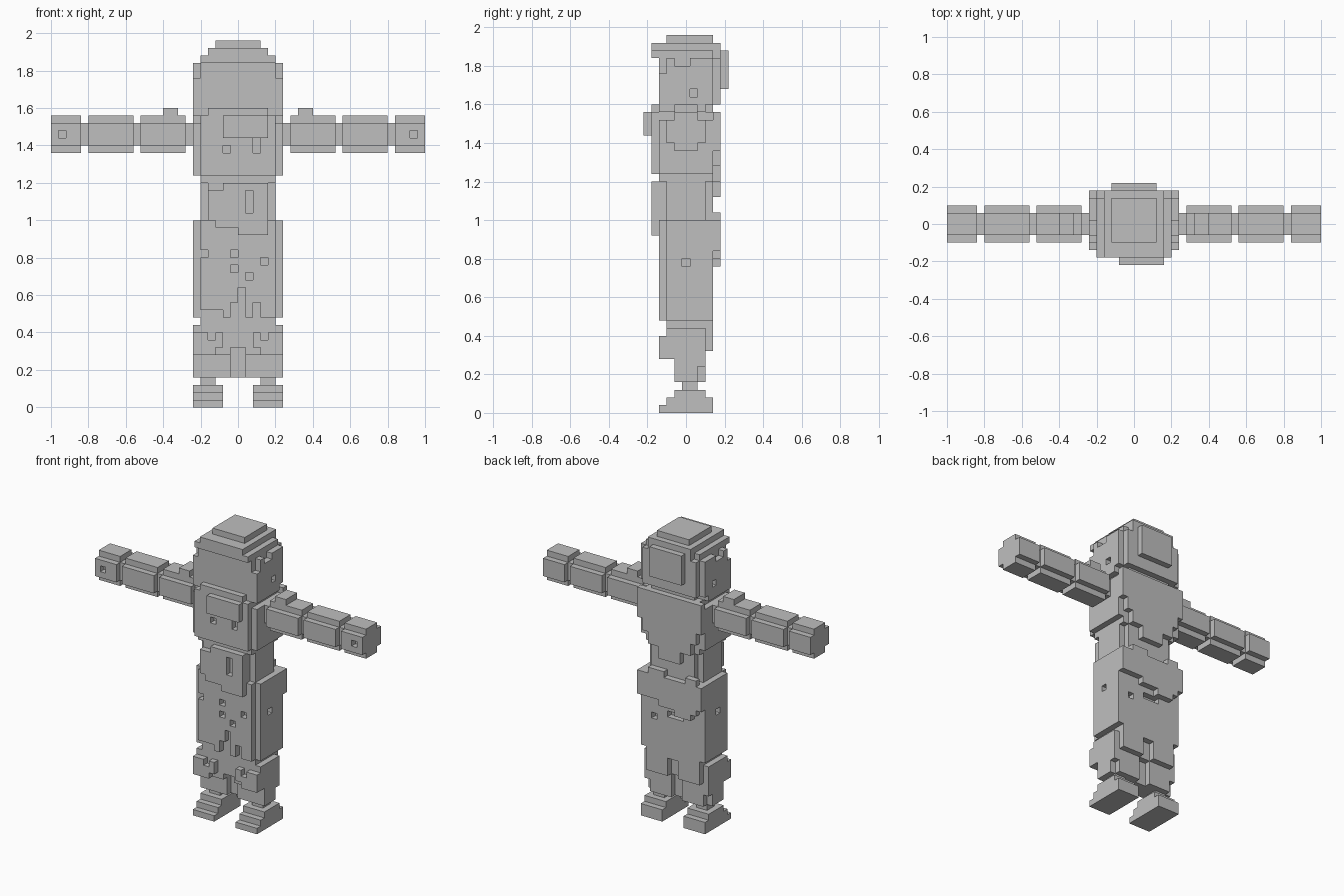
import bpy, bmesh

V = 0.04  # cube size
grey = bpy.data.materials.new("plain_grey")
grey.diffuse_color = (0.52, 0.52, 0.52, 1)


def cells(b):
    """Grid cells inside a box (x0, x1, y0, y1, z0, z1); y is offset by half a cell."""
    x0, x1, z0, z1 = (round(v / V) for v in (b[0], b[1], b[4], b[5]))
    y0, y1 = (round((v - 0.02) / V) for v in (b[2], b[3]))
    return {(x, y, z) for x in range(x0, x1) for y in range(y0, y1) for z in range(z0, z1)}


def mirror(b):
    return (-b[1], -b[0]) + tuple(b[2:])


def both(*boxes):
    return [c for b in boxes for c in (b, mirror(b))]


def part(name, add, cut=()):
    """Join boxes into one stepped shell, keeping only the outer cube faces."""
    solid = set().union(*map(cells, add))
    for b in cut:
        solid -= cells(b)
    bm = bmesh.new()
    verts = {}

    def vert(p):
        if p not in verts:
            verts[p] = bm.verts.new((p[0] * V, p[1] * V + 0.02, p[2] * V))
        return verts[p]

    for c in solid:
        for axis in range(3):
            for side in (0, 1):
                n = list(c)
                n[axis] += 2 * side - 1
                if tuple(n) in solid:
                    continue
                u, w = (axis + 1) % 3, (axis + 2) % 3
                loop = []
                for du, dw in ((0, 0), (1, 0), (1, 1), (0, 1)):
                    p = list(c)
                    p[axis] += side
                    p[u] += du
                    p[w] += dw
                    loop.append(vert(tuple(p)))
                bm.faces.new(loop if side else loop[::-1])
    # merge flat areas into large faces
    bmesh.ops.dissolve_limit(bm, angle_limit=0.01, verts=bm.verts[:], edges=bm.edges[:])
    me = bpy.data.meshes.new(name)
    bm.to_mesh(me)
    bm.free()
    me.materials.append(grey)
    ob = bpy.data.objects.new(name, me)
    bpy.context.collection.objects.link(ob)


# Head: face block, stepped crown, brow and rear panel
part("head", [
    (-.20, .20, -.14, .18, 1.60, 1.84),
    (-.24, .24, -.14, .14, 1.60, 1.84),
    (-.20, .20, -.14, .14, 1.84, 1.88),
    (-.16, .16, -.14, .18, 1.84, 1.92),
    (-.20, .20, -.18, -.14, 1.84, 1.88),
    (-.16, .16, -.18, -.14, 1.88, 1.92),
    (-.12, .12, -.10, .14, 1.92, 1.96),
    (-.12, .12, .18, .22, 1.68, 1.88),
    (-.24, .24, -.14, .10, 1.56, 1.60),
], both((.20, .24, .02, .06, 1.64, 1.68), (.20, .24, -.14, -.10, 1.76, 1.84),
        (.20, .24, -.06, .02, 1.80, 1.84)))

# Chest, side panels, collar and tapering back plate
part("chest", [
    (-.20, .20, -.14, .14, 1.00, 1.56),
    (-.20, .20, -.18, -.14, 1.24, 1.56),
    (-.16, .16, -.18, .14, 1.56, 1.60),
    (-.08, .16, -.22, -.18, 1.44, 1.56),
    (-.24, .24, -.14, .14, 1.24, 1.52),
    (-.24, .24, .14, .18, 1.36, 1.56),
    (-.20, .20, .14, .18, 1.28, 1.36),
    (-.16, .16, .14, .18, 1.20, 1.28),
    (-.08, .08, .14, .18, 1.12, 1.20),
], [(-.08, -.04, -.18, -.14, 1.36, 1.40), (.08, .12, -.18, -.14, 1.36, 1.44)]
    + both((.16, .20, -.14, -.10, 1.00, 1.20), (.16, .20, .10, .14, 1.00, 1.20)))

# Belt flap on the front of the waist
part("waist_flap", [
    (-.16, .16, -.18, -.14, 1.00, 1.20),
    (-.12, .16, -.18, -.14, .96, 1.00),
    (0, .16, -.18, -.14, .92, .96),
], [(.04, .08, -.18, -.14, 1.04, 1.16), (-.16, -.08, -.18, -.14, 1.16, 1.20)])

# Hips and thighs with small chips and a ragged rear panel
part("hips", [
    (-.20, .20, -.14, .14, .48, 1.00),
    (-.24, .24, -.10, .14, .48, 1.00),
    (-.24, .24, .14, .18, .84, 1.00),
    (-.20, -.12, .14, .18, 1.00, 1.04),
    (.04, .16, .14, .18, 1.00, 1.04),
    (-.20, .08, .14, .18, .80, .84),
    (-.16, -.04, .14, .18, .76, .80),
    (-.20, .20, -.10, .14, .44, .48),
], [
    (-.04, 0, -.14, -.10, .80, .84), (-.04, 0, -.14, -.10, .72, .76),
    (.04, .08, -.14, -.10, .68, .72), (.12, .16, -.14, -.10, .76, .80),
    (-.20, -.16, -.14, -.10, .80, .84), (.08, .12, -.14, -.10, .48, .56),
    (-.04, .04, -.14, -.10, .48, .56), (0, .04, -.14, -.10, .56, .64),
    (-.20, -.08, -.14, -.10, .48, .52), (.12, .16, .10, .14, .68, .72),
    (-.08, .04, .10, .14, .72, .76),
] + both((.20, .24, -.02, .02, .76, .80)))

# Lower legs, joined by a thin web
part("lower_legs", both(
    (.04, .20, -.10, .14, .32, .44),
    (.04, .24, -.10, .10, .28, .44),
    (.04, .24, -.06, .10, .16, .28),
    (.08, .24, -.14, -.10, .28, .40),
) + [(-.04, .04, -.02, .06, .16, .44), (-.04, .04, -.10, .10, .32, .44)],
    both((.12, .16, -.14, -.10, .36, .40), (.08, .12, -.14, -.10, .28, .32),
         (.20, .24, .06, .10, .16, .24)))

# Ankles and stepped feet
for name, s in (("left_foot", both((.12, .20, -.02, .06, .12, .16))[0::2]),
                ("right_foot", [mirror((.12, .20, -.02, .06, .12, .16))])):
    sole = [(.08, .24, -.06, .10, .08, .12), (.08, .24, -.10, .14, .04, .08),
            (.08, .24, -.14, .14, 0, .04)]
    part(name, s + [b if name == "left_foot" else mirror(b) for b in sole])


# Arms: bars with clipped edges, thinner joints between them
def bar(x0, x1):
    return [(x0, x1, -.10, .10, 1.40, 1.52), (x0, x1, -.06, .06, 1.36, 1.56)]


arm = bar(.28, .52) + bar(.56, .80) + bar(.84, 1.0)
arm += [(.24, .84, -.06, .06, 1.40, 1.52), (.32, .40, -.06, .06, 1.56, 1.60)]
notch = [(.92, .96, -.10, -.06, 1.44, 1.48)]
part("left_arm", arm, notch)
part("right_arm", [mirror(b) for b in arm], [mirror(b) for b in notch])
